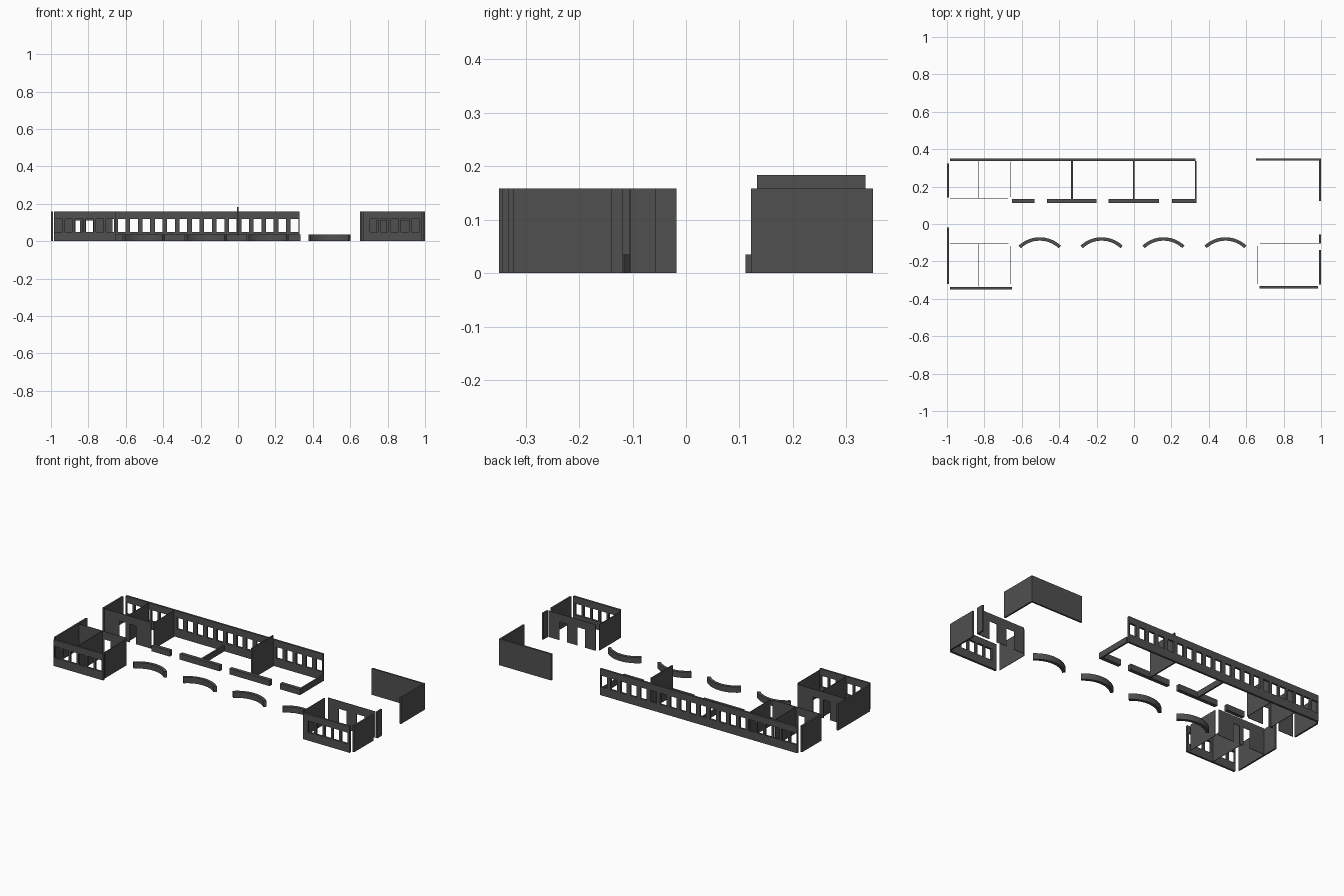
import bpy, bmesh, math

if "Cube" in bpy.data.objects:
    bpy.data.objects.remove(bpy.data.objects["Cube"])

H = 0.158            # full wall height
LOW = 0.035          # kerb height
SILL, HEAD = 0.05, 0.118

# Dark grey for every part
DARK = bpy.data.materials.new("dark_grey")
DARK.diffuse_color = (0.08, 0.08, 0.08, 1)
DARK.use_nodes = True
DARK.node_tree.nodes["Principled BSDF"].inputs["Base Color"].default_value = DARK.diffuse_color


def finish(name, bm):
    me = bpy.data.meshes.new(name)
    bm.to_mesh(me)
    bm.free()
    me.materials.append(DARK)
    bpy.context.collection.objects.link(bpy.data.objects.new(name, me))


def make(name, boxes):
    """One object from (x0, x1, y0, y1, z0, z1) boxes."""
    bm = bmesh.new()
    for x0, x1, y0, y1, z0, z1 in boxes:
        for v in bmesh.ops.create_cube(bm, size=1)["verts"]:
            v.co = (x1 if v.co.x > 0 else x0,
                    y1 if v.co.y > 0 else y0,
                    z1 if v.co.z > 0 else z0)
    finish(name, bm)


def pierced_wall(name, x0, x1, y0, y1, holes, sill, head):
    """Wall along x with openings given as (start, end) spans."""
    boxes = [(x0, x1, y0, y1, head, H)]
    if sill > 0:
        boxes.append((x0, x1, y0, y1, 0, sill))
    left = x0
    for a, b in list(holes) + [(x1, x1)]:
        boxes.append((left, a, y0, y1, sill, head))
        left = b
    make(name, boxes)


def windows(x0, x1, n, width):
    step = (x1 - x0) / n
    centres = [x0 + step * (i + 0.5) for i in range(n)]
    return [(c - width / 2, c + width / 2) for c in centres]


def doors(c, near, far):
    return [(c - far, c - near), (c + near, c + far)]


# Long rear wall with windows
pierced_wall("rear_window_wall", -0.984, 0.328, 0.338, 0.35,
             windows(-0.986, -0.655, 6, 0.042) + windows(-0.655, 0.335, 15, 0.041),
             SILL, HEAD)

# Low kerb walls in front of the rear bays
for i, (a, b) in enumerate([(-0.652, -0.532), (-0.466, -0.2), (-0.135, 0.133), (0.202, 0.335)]):
    make(f"low_front_wall_{i + 1}", [(a, b, 0.111, 0.133, 0, LOW)])
for i, x in enumerate((-0.332, 0.33)):
    make(f"low_divider_{i + 1}", [(x - 0.005, x + 0.005, 0.133, 0.338, 0, LOW)])
make("tall_divider", [(-0.006, 0.002, 0.133, 0.336, 0, 0.184)])

# Curved kerbs
R_OUT, R_IN, HALF, N = 0.164, 0.146, math.radians(43.5), 14
for k in range(4):
    cx, cy = -0.504 + 0.331 * k, -0.235
    bm = bmesh.new()
    rings = []
    for i in range(N + 1):
        a = -HALF + 2 * HALF * i / N
        rings.append([bm.verts.new((cx + r * math.sin(a), cy + r * math.cos(a), z))
                      for r, z in ((R_IN, 0), (R_OUT, 0), (R_OUT, LOW), (R_IN, LOW))])
    for p, q in zip(rings, rings[1:]):
        for j in range(4):
            bm.faces.new((p[j], p[(j + 1) % 4], q[(j + 1) % 4], q[j]))
    bm.faces.new(rings[0])
    bm.faces.new(rings[-1])
    bmesh.ops.recalc_face_normals(bm, faces=bm.faces)
    finish(f"curved_kerb_{k + 1}", bm)

T = 0.0015           # half thickness of the thin partitions

# Rear left rooms
make("rear_left_side_wall", [(-1, -0.99, 0.142, 0.324, 0, H)])
pierced_wall("rear_left_door_wall", -0.984, -0.674, 0.138 - T, 0.138 + T,
             doors(-0.83, 0.014, 0.056), 0, 0.11)
make("rear_left_divider", [(-0.83 - T, -0.83 + T, 0.14, 0.337, 0, H)])
make("rear_left_end_wall", [(-0.661 - T, -0.661 + T, 0.145, 0.335, 0, H)])

# Front left rooms
make("front_left_side_wall", [(-1, -0.99, -0.32, -0.018, 0, H)])
pierced_wall("front_left_window_wall", -0.984, -0.652, -0.35, -0.338,
             windows(-0.988, -0.656, 6, 0.042), SILL, HEAD)
pierced_wall("front_left_door_wall", -0.984, -0.672, -0.104 - T, -0.104 + T,
             doors(-0.83, 0.014, 0.056), 0, 0.11)
make("front_left_divider", [(-0.83 - T, -0.83 + T, -0.335, -0.106, 0, H)])
make("front_left_end_wall", [(-0.662 - T, -0.662 + T, -0.322, -0.118, 0, H)])

# Front right room
make("front_right_side_wall", [(0.99, 1, -0.324, -0.139, 0, H)])
make("front_right_stub_wall", [(0.99, 1, -0.104, -0.057, 0, H)])
pierced_wall("front_right_window_wall", 0.672, 0.984, -0.344, -0.331,
             windows(0.699, 0.976, 5, 0.042), SILL, HEAD)
pierced_wall("front_right_door_wall", 0.674, 0.988, -0.104 - T, -0.104 + T,
             doors(0.829, 0.034, 0.086), 0, 0.11)
make("front_right_end_wall", [(0.659 - T, 0.659 + T, -0.322, -0.118, 0, H)])

# Rear right corner walls
make("rear_right_back_wall", [(0.652, 0.99, 0.339, 0.35, 0, H)])
make("rear_right_side_wall", [(0.99, 1, 0.122, 0.35, 0, H)])
